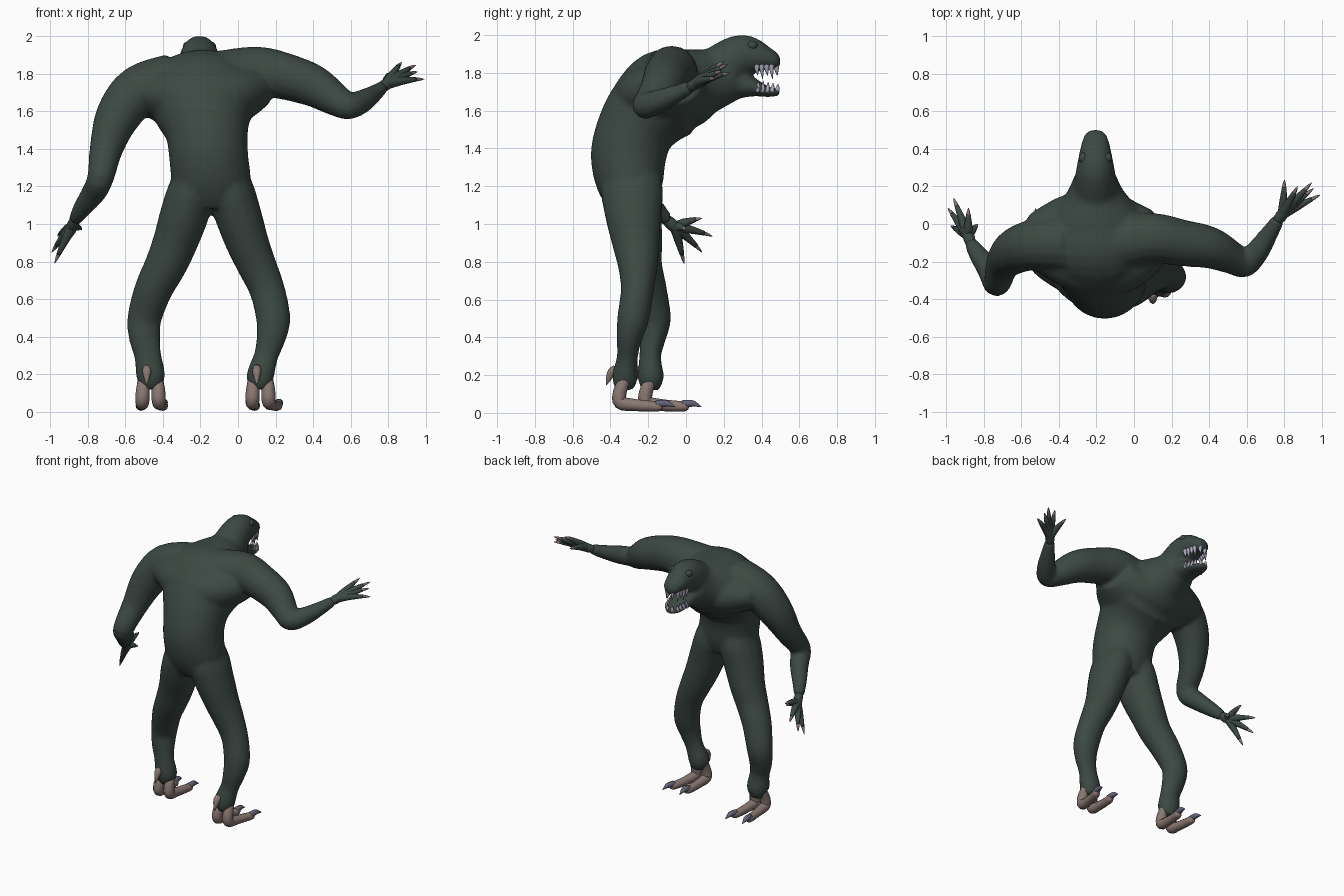
import bpy, bmesh, math
from mathutils import Vector as V


def material(name, r, g, b):
    m = bpy.data.materials.new(name)
    m.diffuse_color = (r, g, b, 1)
    return m


GREEN = material("dark green hide", .045, .066, .056)
BROWN = material("brown foot skin", .25, .185, .165)
CLAW = material("grey violet claw", .13, .125, .19)
TOOTH = material("pale violet tooth", .40, .39, .49)


def catmull(a, b, c, d, t):
    return [0.5 * (2*q + (r-p)*t + (2*p-5*q+4*r-s)*t*t + (3*q-p-3*r+s)*t**3)
            for p, q, r, s in zip(a, b, c, d)]


def loft(bm, rows, ref=(1, 0, 0), n=16, sub=4):
    """Smooth tube through rows (x, y, z, radius along ref, other radius)."""
    rows = [tuple(r) if len(r) == 5 else tuple(r) + (r[3],) for r in rows]
    if len(rows) > 2:
        k = [rows[0]] + rows + [rows[-1]]
        fine = [catmull(*k[i:i+4], j / sub) for i in range(len(rows)-1) for j in range(sub)]
        rows = fine + [rows[-1]]
    pts = [V(r[:3]) for r in rows]
    rings = []
    for i, r in enumerate(rows):
        t = (pts[min(i+1, len(pts)-1)] - pts[max(i-1, 0)]).normalized()
        u = V(ref)
        u = (u - t * u.dot(t)).normalized()
        w = t.cross(u)
        rings.append([bm.verts.new(pts[i] + u * r[3] * math.cos(a) + w * r[4] * math.sin(a))
                      for a in (2 * math.pi * q / n for q in range(n))])
    for a, b in zip(rings, rings[1:]):
        for q in range(n):
            bm.faces.new((a[q], a[(q+1) % n], b[(q+1) % n], b[q]))
    bm.faces.new(rings[0][::-1])
    bm.faces.new(rings[-1])


def finish(name, bm, mat):
    bmesh.ops.recalc_face_normals(bm, faces=bm.faces)
    for f in bm.faces:
        f.smooth = True
    me = bpy.data.meshes.new(name)
    bm.to_mesh(me)
    bm.free()
    me.materials.append(mat)
    ob = bpy.data.objects.new(name, me)
    bpy.context.collection.objects.link(ob)
    return ob


HX = -.205  # head centre line
body = bmesh.new()
# hunched torso and neck
loft(body, [(-.14, -.28, 1.1, .12, .13), (-.14, -.295, 1.2, .205, .175),
            (-.155, -.305, 1.35, .21, .20), (-.165, -.275, 1.48, .22, .205),
            (-.18, -.205, 1.59, .265, .225), (-.19, -.1, 1.685, .31, .245),
            (-.2, .03, 1.735, .26, .2), (HX, .16, 1.775, .155, .16),
            (HX, .25, 1.82, .11, .155)], n=24)
# broad chest and back mass across the shoulders
loft(body, [(-.56, -.09, 1.71, .14, .09), (-.38, -.09, 1.69, .245, .165), (-.2, -.1, 1.68, .285, .2),
            (-.03, -.1, 1.695, .255, .17), (.12, -.07, 1.75, .15, .12)], ref=(0, 1, 0), n=24)
# skull with upper jaw, then lower jaw
loft(body, [(HX, .18, 1.82, .12, .13), (HX, .28, 1.885, .105, .117), (HX, .36, 1.888, .09, .098),
            (HX, .43, 1.874, .075, .062), (HX, .475, 1.86, .058, .046), (HX, .5, 1.857, .03, .025)])
loft(body, [(HX, .22, 1.75, .1, .1), (HX, .32, 1.732, .09, .065), (HX, .38, 1.716, .08, .042),
            (HX, .43, 1.7, .068, .029), (HX, .465, 1.697, .055, .023), (HX, .497, 1.7, .03, .02)])
# lowered arm and raised arm
WL, WR = V((-.868, -.1, 1.02)), V((.768, .025, 1.728))
loft(body, [(-.36, -.1, 1.74, .165), (-.53, -.11, 1.705, .138), (-.64, -.15, 1.57, .12),
            (-.7, -.22, 1.4, .09), (-.73, -.315, 1.25, .072), (-.765, -.25, 1.17, .066),
            (-.83, -.16, 1.08, .05), (*WL, .036)], ref=(0, 1, 0))
loft(body, [(-.08, -.1, 1.77, .155), (.1, -.075, 1.81, .135), (.25, -.1, 1.785, .125),
            (.4, -.125, 1.735, .113), (.52, -.18, 1.66, .088), (.59, -.215, 1.625, .07),
            (.66, -.14, 1.652, .063), (.72, -.05, 1.69, .048), (*WR, .036)], ref=(0, 0, 1))
# legs
loft(body, [(-.1, -.3, 1.34, .1, .13), (-.045, -.287, 1.19, .125, .165), (0, -.28, 1.05, .125, .15),
            (.05, -.265, .9, .115, .127), (.1, -.255, .78, .105, .107), (.155, -.258, .65, .095, .088),
            (.187, -.28, .5, .092, .085), (.177, -.3, .4, .08, .07), (.15, -.31, .3, .066, .056),
            (.12, -.322, .2, .074, .068), (.12, -.325, .15, .064, .06), (.12, -.325, .12, .045, .045)])
loft(body, [(-.19, -.3, 1.34, .1, .13), (-.242, -.287, 1.19, .125, .165), (-.285, -.275, 1.05, .13, .15),
            (-.335, -.25, .9, .12, .127), (-.385, -.235, .78, .112, .11), (-.45, -.2, .65, .102, .1),
            (-.497, -.163, .5, .092, .084), (-.497, -.175, .4, .085, .07), (-.48, -.19, .3, .073, .058),
            (-.465, -.187, .2, .078, .07), (-.465, -.187, .15, .066, .06), (-.465, -.187, .12, .045, .045)])
ob = finish("body", body, GREEN)
m = ob.modifiers.new("merge", 'REMESH')
m.mode = 'VOXEL'
m.voxel_size = .012
m.use_smooth_shade = True
m = ob.modifiers.new("blend", 'SMOOTH')
m.factor = .5
m.iterations = 12

# fingers fan out of each wrist and end in claws
hands = {"left": (WL, (-.882, -.06, .985), [(-.88, .085, 1.03), (-.96, .14, .935), (-.99, .085, .85),
                                            (-.975, -.01, .79), (-.83, 0, .97)]),
         "right": (WR, (.792, .055, 1.745), [(.8, .235, 1.8), (.87, .2, 1.86), (.945, .22, 1.845),
                                             (.955, .19, 1.81), (.99, .155, 1.77)])}
for side, (wrist, palm, tips) in hands.items():
    fing, nails = bmesh.new(), bmesh.new()
    start = V(wrist) + (V(wrist) - V(palm)) * .5
    for tip in map(V, tips):
        p = V(palm)
        k = p.lerp(tip, .35) + V((0, 0, .006))
        e = p.lerp(tip, .78) + V((0, 0, .005))
        ref = (.6, -.2, .77) if side == "right" else (.9, .1, .3)
        loft(fing, [(*start, .024), (*p, .031), (*k, .023), (*e, .012)], ref, 10, 3)
        loft(nails, [(*p.lerp(e, .96), .0115), (*e.lerp(tip, .5), .008), (*tip, .001)], ref, 8, 3)
    finish(side + "_fingers", fing, GREEN)
    finish(side + "_finger_claws", nails, BROWN)

# two-toed feet with claws and a heel spur; d turns the toes sideways
for side, x, y, d in (("left", -.465, -.187, .01), ("right", .12, -.325, .04)):
    foot, claws = bmesh.new(), bmesh.new()
    for s in (-1, 1):
        loft(foot, [(x + s*.036, y, .17, .032), (x + s*.042, y - .025, .11, .036),
                    (x + s*.044, y - .022, .055, .037), (x + s*.048 + d*.2, y + .05, .042, .032),
                    (x + s*.055 + d*.5, y + .13, .036, .029), (x + s*.06 + d*.8, y + .18, .034, .026),
                    (x + s*.062 + d*.9, y + .2, .034, .014)], n=12)
        loft(claws, [(x + s*.06 + d*.8, y + .17, .046, .022), (x + s*.065 + d*.95, y + .22, .05, .018),
                     (x + s*.07 + d*1.1, y + .268, .032, .002)], n=10)
    loft(foot, [(x - .02, y - .045, .235, .022), (x - .02, y - .068, .215, .024),
                (x - .02, y - .085, .18, .015), (x - .02, y - .098, .145, .002)], n=10)
    finish(side + "_foot", foot, BROWN)
    finish(side + "_toe_claws", claws, CLAW)

# teeth along both jaws, and eyes
teeth, eyes = bmesh.new(), bmesh.new()
for s in (-1, 1):
    for i in range(5):
        ty = .375 + .026 * i
        tx = HX + s * (.068 - .24 * (ty - .36) - (.02 if i == 4 else 0))
        size = .068 if i % 2 else .05
        loft(teeth, [(tx, ty, 1.845, .014), (tx, ty, 1.82, .012), (tx, ty + .005, 1.835 - size, .001)], n=8)
        loft(teeth, [(tx, ty, 1.70, .013), (tx, ty + .006, 1.72, .011),
                     (tx, ty + .008, 1.765 - .006 * i, .001)], n=8)
    loft(eyes, [(HX + s*.064, .325, 1.945, .004), (HX + s*.066, .335, 1.945, .019),
                (HX + s*.064, .352, 1.945, .024), (HX + s*.060, .369, 1.945, .018),
                (HX + s*.056, .378, 1.945, .004)], n=12)
finish("teeth", teeth, TOOTH)
finish("eyes", eyes, GREEN)
